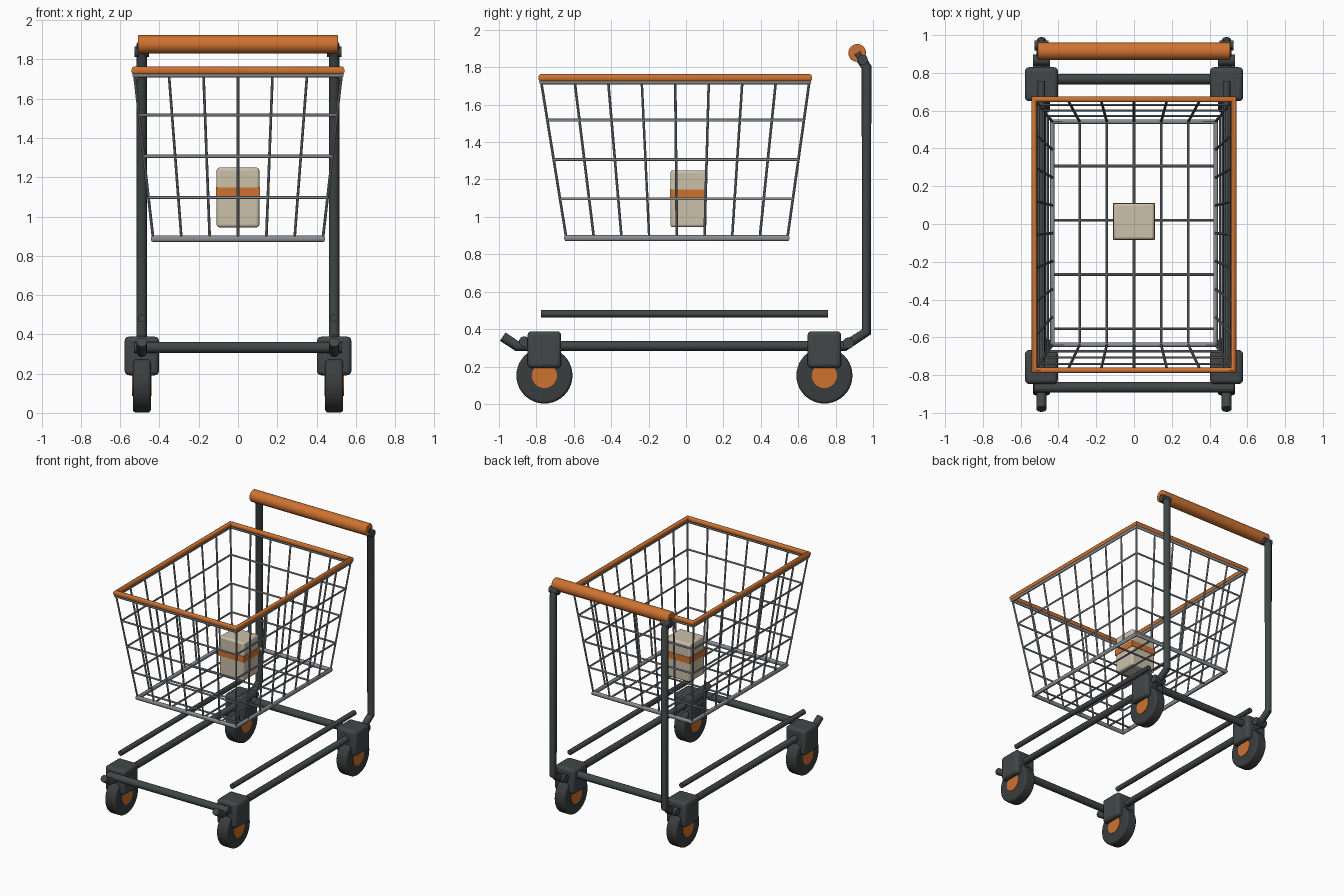
import bpy, math
from mathutils import Vector

cube = bpy.data.objects.get("Cube")
if cube:
    bpy.data.objects.remove(cube, do_unlink=True)


def material(name, rgb, rough=0.6):
    m = bpy.data.materials.new(name)
    m.use_nodes = True
    m.diffuse_color = (*rgb, 1)
    bsdf = m.node_tree.nodes["Principled BSDF"]
    bsdf.inputs["Base Color"].default_value = (*rgb, 1)
    bsdf.inputs["Roughness"].default_value = rough
    return m


orange = material("orange", (0.62, 0.17, 0.03))
slate = material("dark slate", (0.052, 0.062, 0.062))
rubber = material("tyre rubber", (0.042, 0.048, 0.048))
steel = material("steel", (0.26, 0.28, 0.30))
cream = material("cream card", (0.60, 0.53, 0.40))


def finish(obj, name, mat, bevel=0.0):
    obj.name = name
    obj.data.materials.clear()
    obj.data.materials.append(mat)
    if bevel:
        mod = obj.modifiers.new("soft edges", "BEVEL")
        mod.width, mod.segments = bevel, 3
        mod.limit_method = "ANGLE"
    bpy.ops.object.shade_smooth_by_angle(angle=math.radians(40))
    return obj


def tubes(name, paths, radius, mat, closed=False, res=4):
    """Round tubes along one or more straight-segment paths."""
    curve = bpy.data.curves.new(name, "CURVE")
    curve.dimensions = "3D"
    curve.bevel_depth, curve.bevel_resolution = radius, res
    curve.use_fill_caps = True
    for path in paths:
        s = curve.splines.new("POLY")
        s.points.add(len(path) - 1)
        for p, co in zip(s.points, path):
            p.co = (*co, 1)
        s.use_cyclic_u = closed
    obj = bpy.data.objects.new(name, curve)
    bpy.context.collection.objects.link(obj)
    bpy.ops.object.select_all(action="DESELECT")
    obj.select_set(True)
    bpy.context.view_layer.objects.active = obj
    bpy.ops.object.convert(target="MESH")
    return finish(bpy.context.object, name, mat)


def box(name, centre, size, mat, bevel=0.0):
    bpy.ops.mesh.primitive_cube_add(size=1, location=centre)
    obj = bpy.context.object
    obj.scale = size
    bpy.ops.object.transform_apply(location=False, rotation=False)
    return finish(obj, name, mat, bevel)


def rod_x(name, centre, radius, length, mat, bevel=0.0, sides=32):
    bpy.ops.mesh.primitive_cylinder_add(
        vertices=sides, radius=radius, depth=length,
        location=centre, rotation=(0, math.pi / 2, 0))
    return finish(bpy.context.object, name, mat, bevel)


# Frame: a bent side tube, shelf rod and casters on each side
SIDE, FRONT, REAR = 0.49, -0.757, 0.74
profile = [(-0.98, 0.36), (-0.905, 0.31), (0.85, 0.31), (0.965, 0.385),
           (0.965, 1.80), (0.915, 1.878)]
for side, label in ((1, "left"), (-1, "right")):
    x = SIDE * side
    tubes(label + "_frame_tube", [[(x, y, z) for y, z in profile]], 0.027, slate)
    tubes(label + "_shelf_rod", [[(x, -0.775, 0.482), (x, 0.758, 0.482)]], 0.02, slate)
    rod_x(label + "_rear_joint", (x, 0.868, 0.325), 0.03, 0.09, slate)
    rod_x(label + "_handle_joint", (x, 0.945, 1.84), 0.027, 0.075, slate)
    for y, end in ((FRONT, "front"), (REAR, "rear")):
        part = f"{end}_{label}_"
        box(part + "caster_housing", (x, y, 0.29), (0.175, 0.18, 0.197), slate, 0.022)
        rod_x(part + "wheel", (x, y, 0.152), 0.15, 0.092, rubber, 0.015, 40)
        rod_x(part + "wheel_hub", (x, y, 0.152), 0.067, 0.1, orange)

rod_x("front_crossbar", (0, -0.865, 0.333), 0.028, 1.06, slate)
rod_x("rear_crossbar", (0, 0.767, 0.333), 0.028, 0.98, slate)
rod_x("handle_grip", (0, 0.915, 1.877), 0.047, 1.02, orange, 0.006)

# Basket: tapered wire cage between a bottom and a top rectangle
Z0, Z1 = 0.887, 1.727
LOW, HIGH = (0.432, -0.64, 0.542), (0.528, -0.775, 0.66)


def ring(t, z=None):
    """Corner points of the basket at height fraction t."""
    w, f, b = (a + (c - a) * t for a, c in zip(LOW, HIGH))
    z = Z0 + (Z1 - Z0) * t if z is None else z
    return [Vector(p) for p in ((-w, f, z), (w, f, z), (w, b, z), (-w, b, z))]


tubes("basket_top_rail", [ring(1, 1.743)], 0.021, orange, True)
tubes("basket_upper_frame", [ring(1, 1.722)], 0.014, steel, True)
tubes("basket_bottom_frame", [ring(0)], 0.017, steel, True)
tubes("basket_hoops", [ring(k / 4) for k in (1, 2, 3)], 0.008, steel, True, 2)

low, high = ring(0), ring(1)
uprights = []
for i in range(4):
    j, n = (i + 1) % 4, (6, 8)[i % 2]
    for k in range(n):
        uprights.append([low[i].lerp(low[j], k / n), high[i].lerp(high[j], k / n)])
tubes("basket_uprights", uprights, 0.007, steel, res=2)

floor = [[low[0].lerp(low[1], k / 6), low[3].lerp(low[2], k / 6)] for k in range(1, 6)]
floor += [[(-LOW[0], y, Z0), (LOW[0], y, Z0)]
          for y in (0.02 + 0.287 * k for k in (-2, -1, 0, 1))]
tubes("basket_floor_wires", floor, 0.007, steel, res=2)

# Grocery carton with a coloured band
box("carton", (0, 0.013, 1.097), (0.217, 0.192, 0.304), cream, 0.014)
box("carton_band", (0, 0.013, 1.122), (0.223, 0.198, 0.05), orange)
